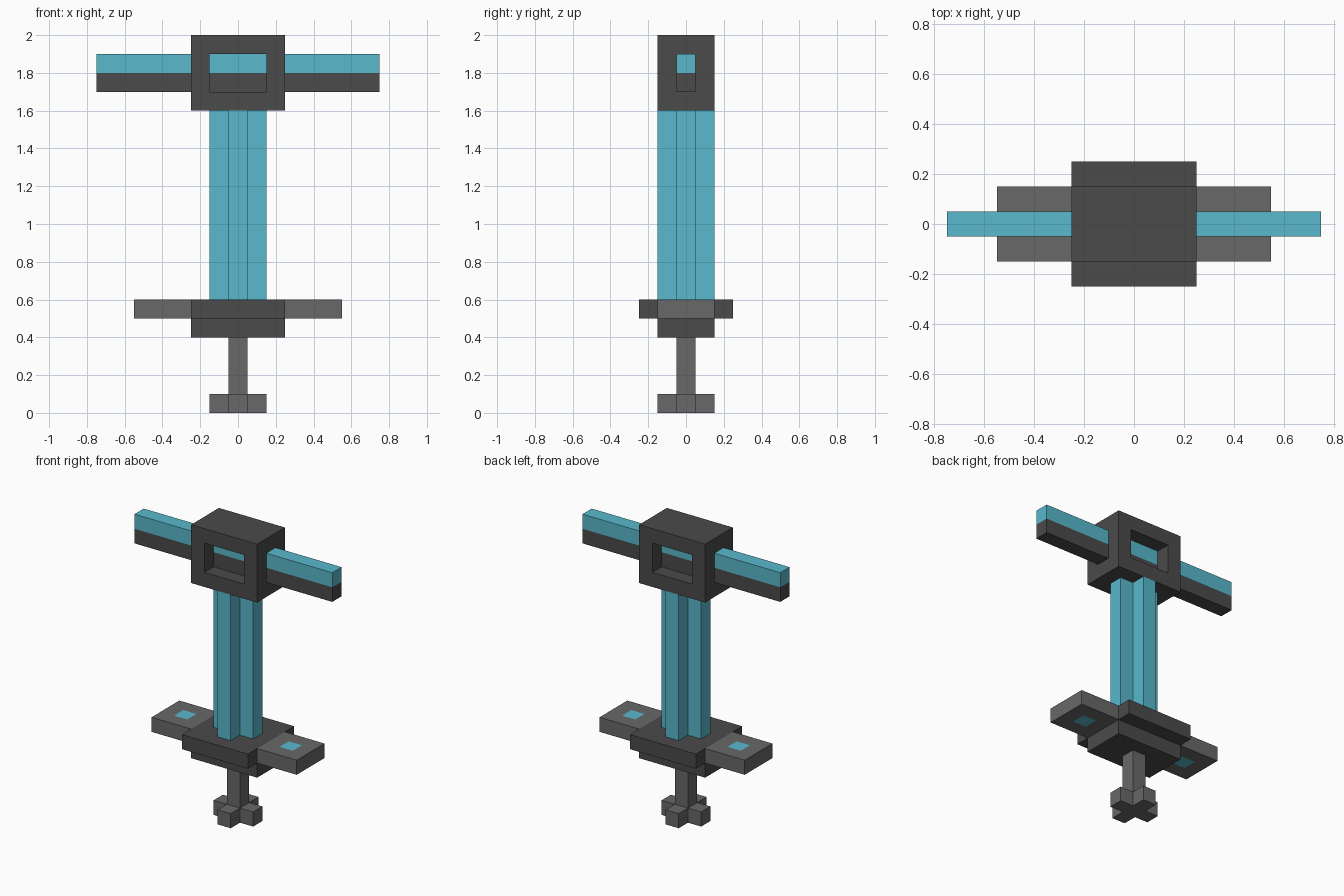
import bpy, bmesh
from mathutils import Vector

if "Cube" in bpy.data.objects:
    bpy.data.objects.remove(bpy.data.objects["Cube"])


def material(name, rgb):
    m = bpy.data.materials.new(name)
    m.diffuse_color = (*rgb, 1)
    m.use_nodes = True
    m.node_tree.nodes["Principled BSDF"].inputs["Base Color"].default_value = m.diffuse_color
    return m


DARK = material("dark_grey", (0.069, 0.069, 0.069))
GREY = material("mid_grey", (0.138, 0.138, 0.138))
CYAN = material("cyan", (0.098, 0.479, 0.604))


def finish(name, bm, *mats):
    bmesh.ops.recalc_face_normals(bm, faces=bm.faces)
    me = bpy.data.meshes.new(name)
    bm.to_mesh(me)
    bm.free()
    for m in mats:
        me.materials.append(m)
    ob = bpy.data.objects.new(name, me)
    bpy.context.collection.objects.link(ob)
    return ob


def box(x0, x1, y, z0, z1):
    """Box spanning x0..x1, -y..y, z0..z1."""
    bm = bmesh.new()
    bmesh.ops.create_cube(bm, size=1)
    for v in bm.verts:
        v.co = ((x0 + x1) / 2 + v.co.x * (x1 - x0), v.co.y * 2 * y,
                (z0 + z1) / 2 + v.co.z * (z1 - z0))
    return bm


def cut(bm, co, normal):
    bmesh.ops.bisect_plane(bm, geom=bm.verts[:] + bm.edges[:] + bm.faces[:],
                           plane_co=co, plane_no=normal)


def cross_prism(name, z0, z1, mat, a=0.05, b=0.15):
    """Plus-shaped column."""
    bm = bmesh.new()
    quarter = [(b, -a), (b, a), (a, a)]
    pts = []
    for _ in range(4):
        pts += quarter
        quarter = [(-y, x) for x, y in quarter]
    face = bm.faces.new([bm.verts.new((x, y, z0)) for x, y in pts])
    ext = bmesh.ops.extrude_face_region(bm, geom=[face], use_keep_orig=True)
    top = [g for g in ext["geom"] if isinstance(g, bmesh.types.BMVert)]
    bmesh.ops.translate(bm, verts=top, vec=(0, 0, z1 - z0))
    return finish(name, bm, mat)


# Pommel, grip and blade column
cross_prism("pommel", 0, 0.1, GREY)
finish("grip", box(-0.05, 0.05, 0.05, 0.1, 0.4), GREY)
cross_prism("blade_column", 0.6, 1.6, CYAN)

# Guard: lower block and wider plate
finish("guard_base", box(-0.25, 0.25, 0.15, 0.4, 0.5), DARK)
finish("guard_plate", box(-0.25, 0.25, 0.25, 0.5, 0.6), DARK)

# Guard wings with a cyan square on top and bottom
for side, name in ((-1, "left_wing"), (1, "right_wing")):
    cx = 0.4 * side
    bm = box(cx - 0.15, cx + 0.15, 0.15, 0.5, 0.6)
    for d in (-0.05, 0.05):
        cut(bm, (cx + d, 0, 0), (1, 0, 0))
        cut(bm, (0, d, 0), (0, 1, 0))
    for f in bm.faces:
        c = f.calc_center_median()
        if abs(c.x - cx) < 0.04 and abs(c.y) < 0.04:
            f.material_index = 1
    finish(name, bm, GREY, CYAN)

# Crossbar: cyan upper half, dark lower half
bm = box(-0.75, 0.75, 0.05, 1.7, 1.9)
cut(bm, (0, 0, 1.8), (0, 0, 1))
for f in bm.faces:
    f.material_index = int(f.calc_center_median().z > 1.8)
finish("crossbar", bm, DARK, CYAN)

# Head block with a window front and back, opening onto the crossbar
bm = box(-0.25, 0.25, 0.15, 1.6, 2.0)
bm.normal_update()
windows = [f for f in bm.faces if abs(f.normal.y) > 0.9]
bmesh.ops.inset_individual(bm, faces=windows, thickness=0.1, use_even_offset=True)
inner = bmesh.ops.extrude_discrete_faces(bm, faces=windows)["faces"]
for f in inner:
    step = Vector((0, -0.1 if f.calc_center_median().y > 0 else 0.1, 0))
    bmesh.ops.translate(bm, verts=f.verts[:], vec=step)
bmesh.ops.delete(bm, geom=inner, context='FACES_ONLY')
finish("head_block", bm, DARK)
